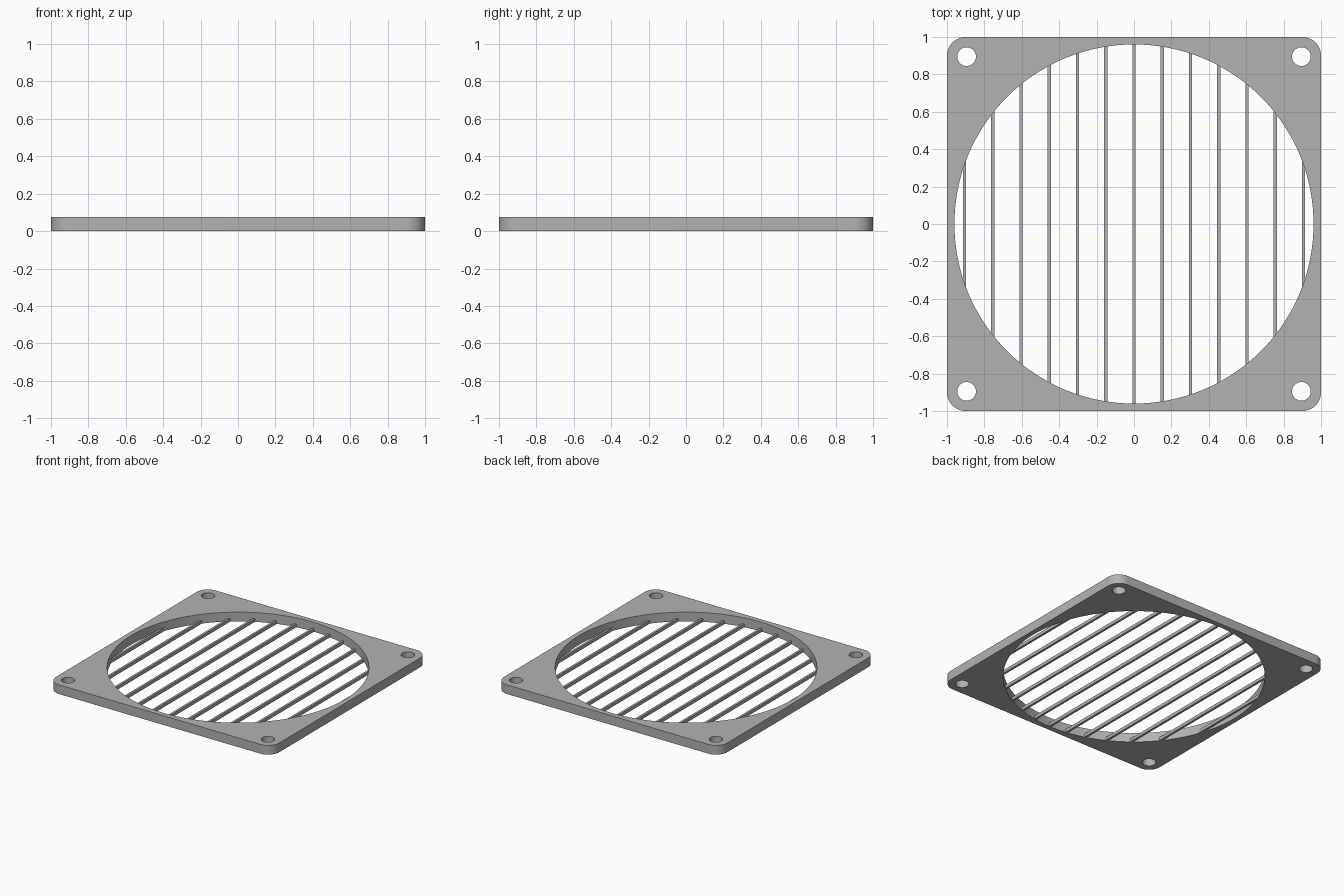
import bpy
import bmesh
from math import cos, sin, pi, sqrt, radians

HALF = 1.0          # half the side of the square frame
THICK = 0.075       # frame thickness
CORNER = 0.1        # outer corner radius
OPENING = 0.96      # radius of the round opening
HOLE_POS, HOLE_R = 0.895, 0.05
BAR_STEP, BAR_W, BAR_H = 0.151, 0.018, 0.026

cube = bpy.data.objects.get("Cube")
if cube:
    bpy.data.objects.remove(cube, do_unlink=True)

grey = bpy.data.materials.new("grey_plastic")
grey.use_nodes = True
COLOUR = (0.45, 0.45, 0.45, 1)
grey.diffuse_color = COLOUR
grey.node_tree.nodes["Principled BSDF"].inputs["Base Color"].default_value = COLOUR


def circle(cx, cy, r, n):
    return [(cx + r * cos(2 * pi * i / n), cy + r * sin(2 * pi * i / n)) for i in range(n)]


def rounded_square(half, r, steps):
    c = half - r
    points = []
    for q, (sx, sy) in enumerate([(1, 1), (-1, 1), (-1, -1), (1, -1)]):
        for i in range(steps + 1):
            a = (q + i / steps) * pi / 2
            points.append((sx * c + r * cos(a), sy * c + r * sin(a)))
    return points


def plate(name, loops, height):
    """Fill the outline minus its inner loops and extrude it upward."""
    bm = bmesh.new()
    edges = []
    for loop in loops:
        vs = [bm.verts.new((x, y, 0)) for x, y in loop]
        edges += [bm.edges.new((v, vs[i - 1])) for i, v in enumerate(vs)]
    bmesh.ops.triangle_fill(bm, edges=edges, use_beauty=True, use_dissolve=False)
    top = bmesh.ops.extrude_face_region(bm, geom=bm.faces[:], use_keep_orig=True)
    moved = [g for g in top["geom"] if isinstance(g, bmesh.types.BMVert)]
    bmesh.ops.translate(bm, verts=moved, vec=(0, 0, height))
    bmesh.ops.recalc_face_normals(bm, faces=bm.faces[:])
    mesh = bpy.data.meshes.new(name)
    bm.to_mesh(mesh)
    bm.free()
    mesh.materials.append(grey)
    obj = bpy.data.objects.new(name, mesh)
    bpy.context.collection.objects.link(obj)
    return obj


# Square frame with the round opening and four screw holes
screw_holes = [circle(sx * HOLE_POS, sy * HOLE_POS, HOLE_R, 32)
               for sx in (-1, 1) for sy in (-1, 1)]
frame = plate("frame", [rounded_square(HALF, CORNER, 12),
                        circle(0, 0, OPENING, 128)] + screw_holes, THICK)
bpy.ops.object.select_all(action='DESELECT')
frame.select_set(True)
bpy.context.view_layer.objects.active = frame
bpy.ops.object.shade_smooth_by_angle(angle=radians(30))

# Parallel grille bars, flush with the underside, ends following the opening
for i in range(-6, 7):
    x = i * BAR_STEP
    x0, x1 = x - BAR_W / 2, x + BAR_W / 2
    reach = OPENING + 0.002
    y0, y1 = sqrt(reach ** 2 - x0 ** 2), sqrt(reach ** 2 - x1 ** 2)
    plate(f"grille_bar_{i + 7}", [[(x0, -y0), (x1, -y1), (x1, y1), (x0, y0)]], BAR_H)
